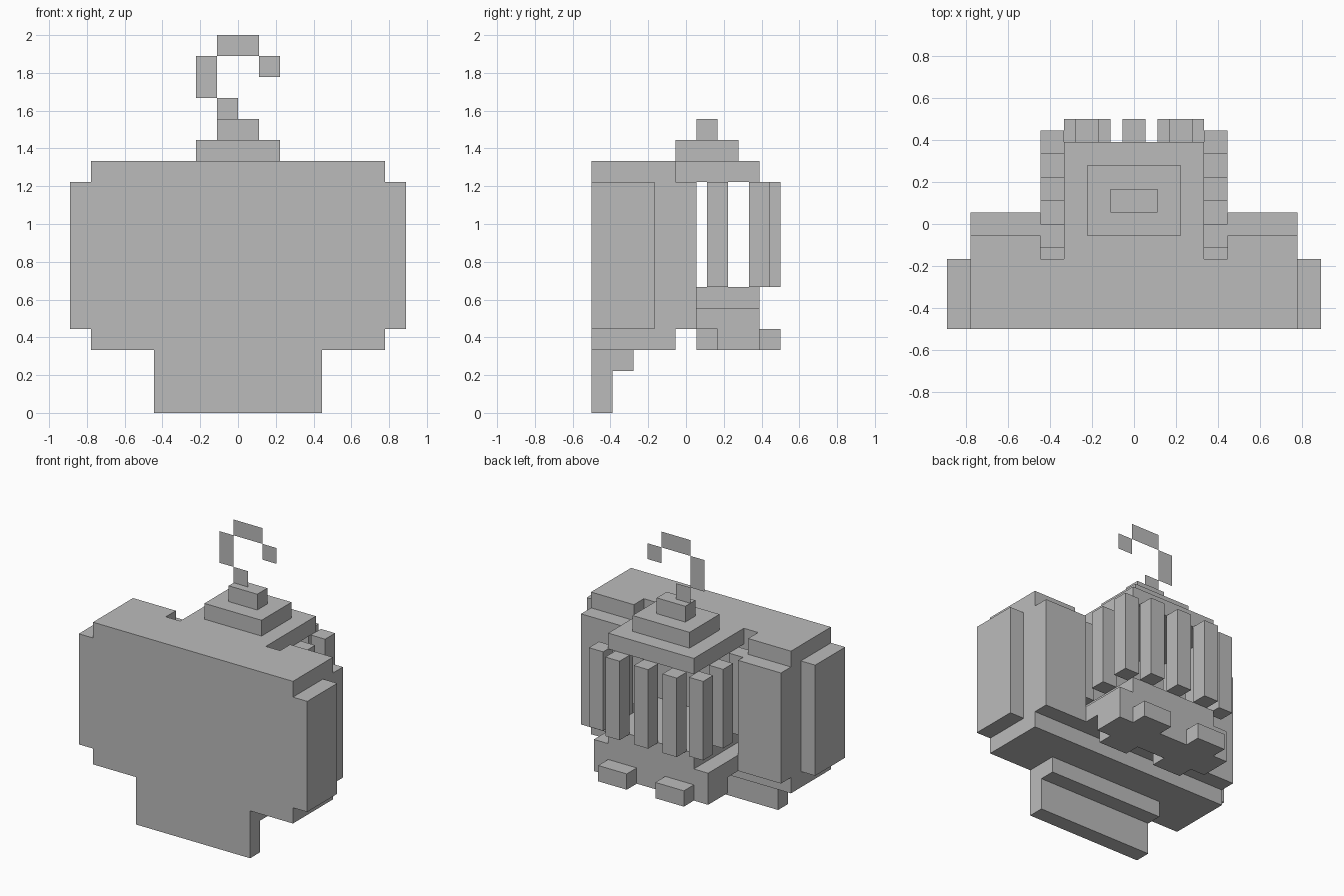
import bpy, bmesh, math
from mathutils import Vector

if "Cube" in bpy.data.objects:
    bpy.data.objects.remove(bpy.data.objects["Cube"])

U = 1 / 9  # size of one block

grey = bpy.data.materials.new("plain grey")
grey.diffuse_color = (0.5, 0.5, 0.5, 1)
grey.use_nodes = True
grey.node_tree.nodes["Principled BSDF"].inputs["Base Color"].default_value = grey.diffuse_color


def finish(bm, name):
    bmesh.ops.remove_doubles(bm, verts=bm.verts, dist=1e-5)
    bmesh.ops.dissolve_limit(bm, angle_limit=math.radians(1),
                             verts=bm.verts, edges=bm.edges)
    mesh = bpy.data.meshes.new(name)
    bm.to_mesh(mesh)
    bm.free()
    mesh.materials.append(grey)
    obj = bpy.data.objects.new(name, mesh)
    bpy.context.collection.objects.link(obj)
    return obj


def solid(name, *boxes, mirror=False):
    """Join boxes (x0, x1, y0, y1, z0, z1), in blocks, into one outer skin."""
    boxes = list(boxes)
    if mirror:
        boxes += [(-b[1], -b[0], *b[2:]) for b in boxes]
    cuts = [sorted({v for b in boxes for v in b[2 * a:2 * a + 2]}) for a in range(3)]
    size = [len(c) - 1 for c in cuts]

    def filled(i):
        if any(i[a] < 0 or i[a] >= size[a] for a in range(3)):
            return False
        mid = [(cuts[a][i[a]] + cuts[a][i[a] + 1]) / 2 for a in range(3)]
        return any(all(b[2 * a] < mid[a] < b[2 * a + 1] for a in range(3)) for b in boxes)

    bm = bmesh.new()
    cells = [(i, j, k) for i in range(size[0]) for j in range(size[1]) for k in range(size[2])]
    for cell in filter(filled, cells):
        for a in range(3):
            b, c = (a + 1) % 3, (a + 2) % 3
            for side in (0, 1):
                near = list(cell)
                near[a] += 2 * side - 1
                if filled(near):
                    continue
                ring = []
                for s, t in ((0, 0), (1, 0), (1, 1), (0, 1)):
                    p = Vector((0, 0, 0))
                    p[a] = cuts[a][cell[a] + side]
                    p[b] = cuts[b][cell[b] + s]
                    p[c] = cuts[c][cell[c] + t]
                    ring.append(bm.verts.new(p * U))
                bm.faces.new(ring if side else ring[::-1])
    return finish(bm, name)


# Main body: front slab, rear side blocks and roof plate over the cage
solid("body",
      (0, 7, -4.5, -1.5, 3, 12),
      (4, 7, -1.5, -0.5, 3, 12),
      (4, 7, -0.5, 0.5, 4, 11),
      (0, 3, -1.5, 3.5, 11, 12), mirror=True)

# Side panels
solid("side_panel_right", (7, 8, -4.5, -1.5, 4, 11))
solid("side_panel_left", (-8, -7, -4.5, -1.5, 4, 11))

# Stepped neck under the front
solid("neck", (-4, 4, -4.5, -3.5, 0, 2), (-4, 4, -4.5, -2.5, 2, 3))

# Cage floor with front teeth and rear feet
solid("cage_floor",
      (0, 4, -1.5, -0.5, 3, 5),
      (0, 4, -0.5, 3.5, 4, 5),
      (0, 3, -1.5, 3.5, 5, 6),
      (0, 4, 1.5, 3.5, 3, 4),
      (1, 3, 0.5, 1.5, 3, 4),
      (1, 3, 3.5, 4.5, 3, 4), mirror=True)

# Cage bars along the back and both sides
for n, x in enumerate((-2, 0, 2)):
    solid(f"back_bar_{n + 1}", (x - 0.5, x + 0.5, 3.5, 4.5, 6, 11))
for n, y in enumerate((-1, 1, 3)):
    solid(f"right_bar_{n + 1}", (3, 4, y, y + 1, 6, 11))
    solid(f"left_bar_{n + 1}", (-4, -3, y, y + 1, 6, 11))

# Stepped roof cap
solid("roof_cap", (-2, 2, -0.5, 2.5, 12, 13), (-1, 1, 0.5, 1.5, 13, 14))

# Flat hook-shaped sheet on top
bm = bmesh.new()
for x0, x1, z0, z1 in ((-1, 0, 14, 15), (-2, -1, 15, 17), (-1, 1, 17, 18), (1, 2, 16, 17)):
    bm.faces.new([bm.verts.new(Vector((x, 1, z)) * U)
                  for x, z in ((x0, z0), (x1, z0), (x1, z1), (x0, z1))])
finish(bm, "hook_sheet")
